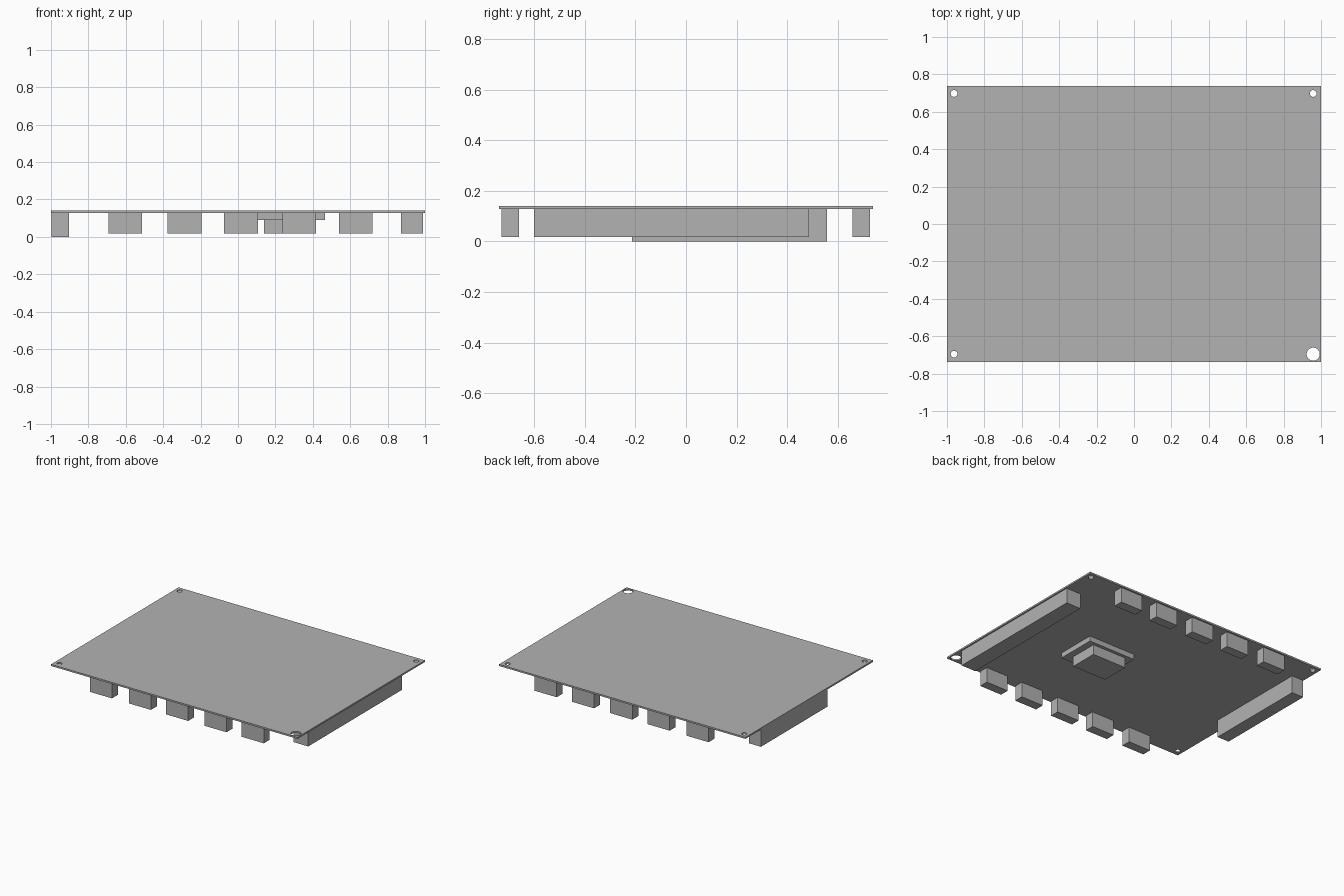
import bpy
import bmesh
import math

old = bpy.data.objects.get("Cube")
if old:
    bpy.data.objects.remove(old, do_unlink=True)

# One plain grey for the whole board
grey = bpy.data.materials.new("plain grey")
grey.use_nodes = True
colour = (0.448, 0.448, 0.448, 1)
grey.diffuse_color = colour
grey.node_tree.nodes["Principled BSDF"].inputs["Base Color"].default_value = colour


def add_object(name, bm):
    mesh = bpy.data.meshes.new(name)
    bm.to_mesh(mesh)
    bm.free()
    mesh.materials.append(grey)
    obj = bpy.data.objects.new(name, mesh)
    bpy.context.collection.objects.link(obj)
    return obj


def box(name, xs, ys, zs):
    """Box given by its (min, max) range on each axis."""
    bm = bmesh.new()
    bmesh.ops.create_cube(bm, size=1)
    for v in bm.verts:
        v.co = [lo + (hi - lo) * (c + 0.5) for c, (lo, hi) in zip(v.co, (xs, ys, zs))]
    return add_object(name, bm)


TOP = 0.14
UNDER = 0.128      # underside of the board
LOW = 0.017        # bottom of most components

# Circuit board
board = box("circuit_board", (-1, 1), (-0.739, 0.739), (UNDER, TOP))

# Corner mounting holes, one larger than the rest
bm = bmesh.new()
for x, y, radius in ((-0.962, 0.698, 0.018), (0.958, 0.698, 0.018),
                     (-0.962, -0.696, 0.018), (0.958, -0.696, 0.035)):
    made = bmesh.ops.create_cone(bm, cap_ends=True, segments=32,
                                 radius1=radius, radius2=radius, depth=0.1)
    bmesh.ops.translate(bm, verts=made["verts"], vec=(x, y, TOP))
cutter = add_object("hole_cutter", bm)
cutter.hide_render = True

cut = board.modifiers.new("mounting holes", "BOOLEAN")
cut.operation = "DIFFERENCE"
cut.solver = "EXACT"
cut.object = cutter
bpy.context.view_layer.objects.active = board
board.select_set(True)
bpy.ops.object.modifier_apply(modifier=cut.name)
bpy.data.objects.remove(cutter, do_unlink=True)

# Rows of small headers along the front and back edges
for row, ys in (("front", (-0.729, -0.661)), ("back", (0.658, 0.727))):
    for i, x in enumerate((-0.602, -0.286, 0.016, 0.327, 0.63)):
        box(f"{row}_header_{i + 1}", (x - 0.09, x + 0.09), ys, (LOW, UNDER))

# Long edge connectors
box("left_edge_connector", (0.872, 0.99), (-0.6, 0.486), (LOW, UNDER))
box("right_edge_connector", (-0.998, -0.903), (-0.213, 0.557), (0, UNDER))

# Processor module under the board: wide base and smaller block
box("processor_base", (0.085, 0.465), (-0.195, 0.1), (0.09, UNDER))
box("processor_block", (0.14, 0.415), (-0.133, 0.076), (LOW, 0.09))
